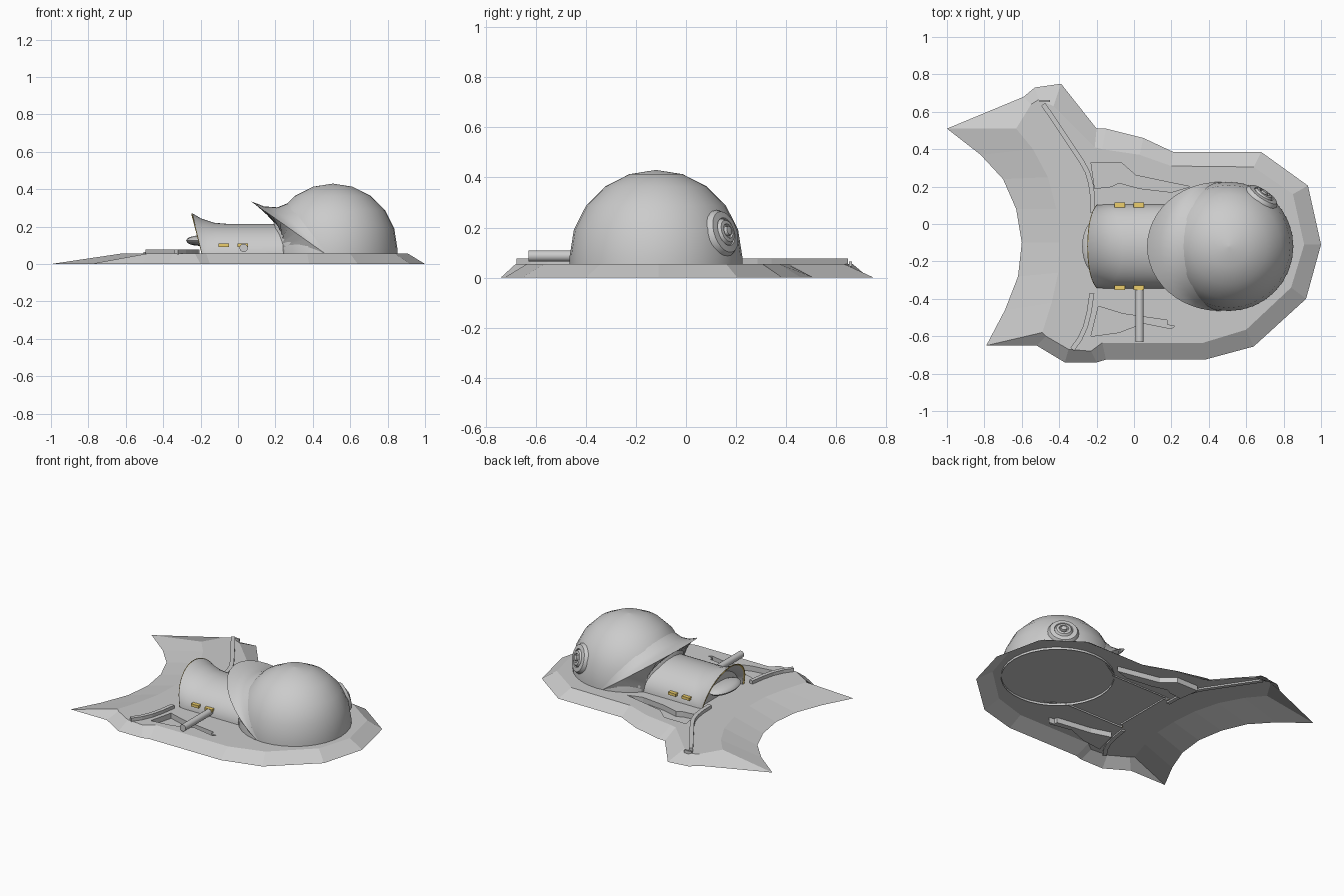
import bpy, bmesh
from math import sin, cos, pi
from mathutils import Vector

if "Cube" in bpy.data.objects:
    bpy.data.objects.remove(bpy.data.objects["Cube"])

YC = -0.12          # body axis
TOP = 0.055         # deck height
yellow = bpy.data.materials.new("yellow")
yellow.diffuse_color = (0.85, 0.62, 0.15, 1)
yellow.use_nodes = True
yellow.node_tree.nodes["Principled BSDF"].inputs["Base Color"].default_value = yellow.diffuse_color


def finish(name, bm, smooth=None, mat=None, fix=True):
    if fix:
        bmesh.ops.recalc_face_normals(bm, faces=bm.faces)
    me = bpy.data.meshes.new(name)
    bm.to_mesh(me)
    bm.free()
    ob = bpy.data.objects.new(name, me)
    bpy.context.collection.objects.link(ob)
    if mat:
        me.materials.append(mat)
    if smooth:
        bpy.ops.object.select_all(action='DESELECT')
        ob.select_set(True)
        bpy.context.view_layer.objects.active = ob
        bpy.ops.object.shade_smooth_by_angle(angle=smooth)
    return ob


def loft(name, rings, closed=False, cap_start=False, cap_end=False, smooth=None, mat=None):
    bm = bmesh.new()
    rows = [[bm.verts.new(p) for p in r] for r in rings]
    n = len(rows[0])
    for a, b in zip(rows, rows[1:]):
        for i in range(n if closed else n - 1):
            j = (i + 1) % n
            bm.faces.new((a[i], a[j], b[j], b[i]))
    if cap_start:
        bm.faces.new(rows[0])
    if cap_end:
        bm.faces.new(rows[-1])
    return finish(name, bm, smooth, mat)


def arch(x0, x1, w, h, z0=0.045, n=24):
    """Half ellipse: foot at x0, crown at x1, half width w, crown height h."""
    return [(x0 + (x1 - x0) * cos(t), YC + w * sin(t), z0 + (h - z0) * cos(t))
            for t in [pi * (i / n - 0.5) for i in range(n + 1)]]


# Deck: bevelled slab with recesses, open underneath
pairs = [(-1, .51, -.63, .51), (-.59, .68, -.55, .64), (-.53, .73, -.51, .665), (-.39, .75, -.43, .63),
         (-.20, .51, -.21, .41), (-.15, .51, -.17, .40), (.05, .46, .03, .37), (.21, .385, .20, .31),
         (.68, .385, .64, .305), (.93, .205, .85, .16), (1, -.11, .91, -.11), (.92, -.40, .84, -.34),
         (.64, -.655, .60, -.565), (.38, -.725, .37, -.635), (-.15, -.725, -.17, -.635),
         (-.20, -.74, -.23, -.68), (-.37, -.74, -.35, -.67), (-.52, -.65, -.47, -.6),
         (-.79, -.65, -.49, -.58), (-.69, -.46, -.44, -.42), (-.62, -.28, -.405, -.26),
         (-.60, -.10, -.40, -.10), (-.63, .08, -.415, .08), (-.70, .24, -.46, .25), (-.82, .37, -.54, .40)]
deck = loft("deck", [[(a, b, 0) for a, b, c, d in pairs], [(c, d, TOP) for a, b, c, d in pairs]],
            True, True, True)
recesses = [[(-.23, .33), (-.07, .33), (.01, .26), (.2, .22), (.3, .2), (.2, .17), (.03, .19),
             (-.08, .22), (-.12, .2), (-.21, .19)],
            [(-.23, -.6), (-.19, -.44), (-.06, -.48), (.18, -.515), (.18, -.54), (.22, -.545),
             (.2, -.56), (.05, -.53), (-.08, -.58), (-.19, -.595)]]
for k, pts in enumerate(recesses):
    cut = loft("recess_cutter_%d" % k, [[(x, y, z) for x, y in pts] for z in (.02, .1)], True, True, True)
    cut.hide_render = True
    mod = deck.modifiers.new("recess", 'BOOLEAN')
    mod.object, mod.operation, mod.solver = cut, 'DIFFERENCE', 'EXACT'
bpy.context.view_layer.update()
cut_mesh = bpy.data.meshes.new_from_object(deck.evaluated_get(bpy.context.evaluated_depsgraph_get()))
deck.modifiers.clear()
deck.data = cut_mesh
for ob in [o for o in bpy.data.objects if "cutter" in o.name]:
    bpy.data.objects.remove(ob)
bm = bmesh.new()
bm.from_mesh(cut_mesh)
bmesh.ops.delete(bm, geom=[f for f in bm.faces if all(v.co.z < 1e-4 for v in f.verts)], context='FACES')
bm.to_mesh(cut_mesh)
bm.free()

# Dome with a short straight skirt
C, R = Vector((.507, YC, .085)), .345
rings = [(R, .04 - C.z)] + [(R * cos(t), R * sin(t)) for t in [pi / 2 * i / 5 for i in range(5)]]
rings.append((.0005, R))
loft("dome", [[(C.x + r * cos(2 * pi * i / 32), C.y + r * sin(2 * pi * i / 32), C.z + z)
               for i in range(32)] for r, z in rings], True, cap_end=True, smooth=.7)

# Hood: dome side sweeps out to a tilted rim, then back in to the body
loft("hood", [arch(.47, .27, .343, .327, .06), arch(.463, .21, .344, .303, .06),
              arch(.46, .14, .345, .308, .06), arch(.46, .07, .345, .335, .06)], smooth=.8)
loft("hood_underside", [arch(.46, .07, .345, .335, .06), arch(.235, .235, .22, .21)], smooth=.8)

# Arched body with flared mouth and inner wall
loft("body", [arch(.26, .26, .225, .215), arch(-.17, -.06, .225, .215), arch(-.18, -.13, .222, .221),
              arch(-.185, -.20, .222, .245), arch(-.19, -.245, .222, .272),
              arch(-.185, -.235, .212, .26), arch(-.165, -.165, .205, .20)],
     cap_end=True, smooth=.6)
loft("mouth_trim", [arch(-.19, -.248, .224, .274), arch(-.192, -.25, .218, .268),
                    arch(-.186, -.24, .214, .263)], mat=yellow)

# Rounded tongue in the mouth
bm = bmesh.new()
bmesh.ops.create_uvsphere(bm, u_segments=24, v_segments=8, radius=1)
for v in bm.verts:
    v.co = Vector((-.205 + .072 * v.co.x, YC + .14 * v.co.y, .125 + .028 * v.co.z))
finish("mouth_tongue", bm, .8)

# Round hatch on the dome, turned from a profile
axis = Vector((.19, .285, .10)).normalized()
rot = axis.to_track_quat('Z', 'Y')
prof = [(.1, -.03), (.095, -.008), (.085, .008), (.058, .012), (.055, .006), (.045, .02), (.03, .022),
        (.027, .014), (.02, .014), (.018, .028), (.001, .03)]
base = C + axis * (R - .005)
loft("dome_hatch", [[base + rot @ Vector((r * cos(2 * pi * i / 24), r * sin(2 * pi * i / 24), h))
                     for i in range(24)] for r, h in prof], True, cap_end=True, smooth=.5)

# Side barrel
loft("side_barrel", [[(.03 + .022 * cos(2 * pi * i / 16), y, .086 + .022 * sin(2 * pi * i / 16))
                      for i in range(16)] for y in (-.63, -.34)], True, True, True, smooth=.7)


# Deck rails: box section swept along a path
def rail(name, path, w=.013, z=.077):
    pts = [Vector((x, y, 0)) for x, y in path]
    secs = []
    for i, p in enumerate(pts):
        d = (pts[min(i + 1, len(pts) - 1)] - pts[max(i - 1, 0)]).normalized()
        s = Vector((-d.y, d.x, 0)) * w
        secs.append([p + s + Vector((0, 0, .045)), p + s + Vector((0, 0, z)),
                     p - s + Vector((0, 0, z)), p - s + Vector((0, 0, .045))])
    loft(name, secs, True, True, True)


rail("rear_rail", [(-.485, .64), (-.38, .485), (-.28, .335), (-.25, .28), (-.232, .22), (-.222, .15), (-.22, .06)])
rail("front_rail", [(-.33, -.67), (-.29, -.615), (-.26, -.55), (-.24, -.47), (-.225, -.37)])
rail("rail_stop", [(-.505, .657), (-.45, .657)], .006, .065)

# Yellow lamps on both sides of the body
for x in (-.075, .025):
    for side in (-1, 1):
        bm = bmesh.new()
        bmesh.ops.create_cube(bm, size=1)
        for v in bm.verts:
            v.co = Vector((x + .056 * v.co.x, YC + side * .215 + .038 * v.co.y, .1 + .018 * v.co.z))
        finish("side_lamp", bm, mat=yellow)
